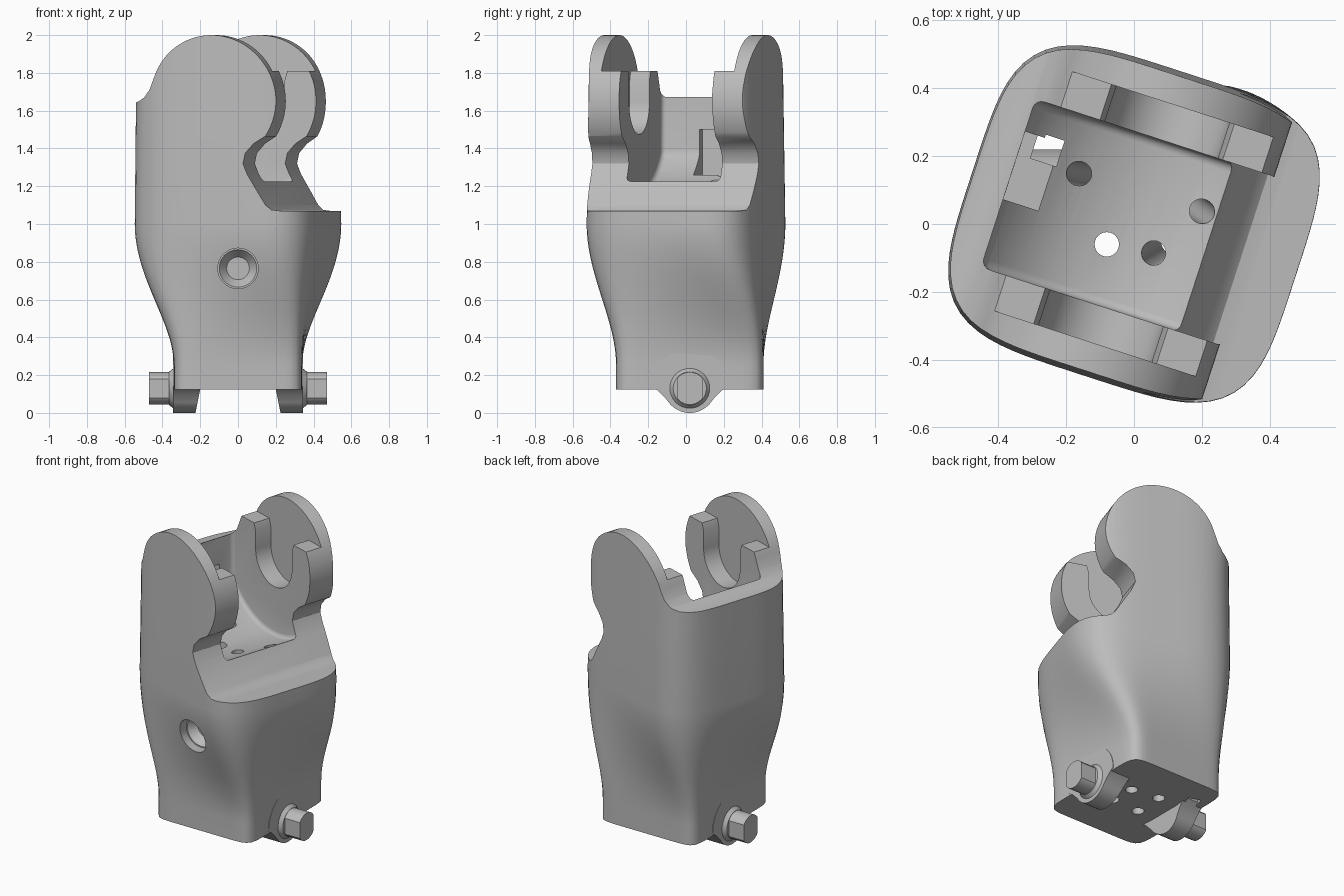
import bpy, bmesh, math
from mathutils import Vector, Matrix

cube = bpy.data.objects.get("Cube")
if cube:
    bpy.data.objects.remove(cube, do_unlink=True)

grey = bpy.data.materials.new("plain grey")
grey.use_nodes = True
tone = (0.5, 0.5, 0.5, 1)
grey.diffuse_color = tone
grey.node_tree.nodes["Principled BSDF"].inputs["Base Color"].default_value = tone

TWIST = math.radians(-18)
TURN = Matrix.Rotation(TWIST, 4, 'Z')
JOINT = 1.65      # height of the upper joint axis
PEG_Y = 0.02


def make(name, bm):
    bmesh.ops.recalc_face_normals(bm, faces=bm.faces)
    mesh = bpy.data.meshes.new(name)
    bm.to_mesh(mesh)
    bm.free()
    mesh.materials.append(grey)
    ob = bpy.data.objects.new(name, mesh)
    bpy.context.collection.objects.link(ob)
    return ob


def skin(name, rings):
    """Closed solid through a list of equal rings."""
    bm = bmesh.new()
    loops = [[bm.verts.new(p) for p in ring] for ring in rings]
    n = len(loops[0])
    for low, high in zip(loops, loops[1:]):
        for i in range(n):
            j = (i + 1) % n
            bm.faces.new((low[i], low[j], high[j], high[i]))
    bm.faces.new(loops[0][::-1])
    bm.faces.new(loops[-1])
    return make(name, bm)


def across(name, pts, half):
    """Side profile (u, z) pushed across the twisted top."""
    return skin(name, [[TURN @ Vector((u, v, z)) for u, z in pts] for v in (-half, half)])


def rod(name, start, end, r, r2=None, segs=32):
    start, end = Vector(start), Vector(end)
    d = end - start
    bm = bmesh.new()
    bmesh.ops.create_cone(bm, cap_ends=True, segments=segs, radius1=r,
                          radius2=r if r2 is None else r2, depth=d.length)
    m = Matrix.Translation((start + end) / 2) @ d.to_track_quat('Z', 'Y').to_matrix().to_4x4()
    bm.transform(m)
    return make(name, bm)


def arc(cx, cz, r, a0, a1, n):
    angles = [math.radians(a0 + (a1 - a0) * i / n) for i in range(n + 1)]
    return [(cx + r * math.cos(a), cz + r * math.sin(a)) for a in angles]


def cut(ob, tool, operation='DIFFERENCE'):
    mod = ob.modifiers.new("cut", 'BOOLEAN')
    mod.operation = operation
    mod.solver = 'EXACT'
    mod.object = tool
    bpy.context.view_layer.update()
    bpy.context.view_layer.objects.active = ob
    bpy.ops.object.modifier_apply(modifier=mod.name)
    bpy.data.objects.remove(tool, do_unlink=True)


def smooth(ob):
    bpy.ops.object.select_all(action='DESELECT')
    ob.select_set(True)
    bpy.context.view_layer.objects.active = ob
    bpy.ops.object.shade_smooth_by_angle(angle=math.radians(32))


# Body: a square foot that twists and swells into a rounded top
def section(z, n=96):
    t = min(max((z - 0.25) / 0.75, 0), 1)
    s = t * t * (3 - 2 * t)
    a, b = 0.34 + 0.16 * s, 0.39 + 0.08 * s
    if z > 1:
        a, b = a - 0.008 * (z - 1), b - 0.015 * (z - 1)
    power = 2 * (0.09 + 0.16 * s)
    turn = Matrix.Rotation(TWIST * s, 4, 'Z')
    ring = []
    for i in range(n):
        w = 2 * math.pi * (i + 0.5) / n
        c, d = math.cos(w), math.sin(w)
        # even spacing by angle around the rounded square
        k = (abs(c) ** (2 / power) + abs(d) ** (2 / power)) ** (-power / 2)
        p = turn @ Vector((a * c * k, b * d * k, 0))
        ring.append(p + Vector((0, PEG_Y * (1 - s), z)))
    return ring


levels = [0.125, 0.25] + [0.25 + 0.03 * i for i in range(1, 26)] + [1.5, 2.1]
body = skin("body", [section(z) for z in levels])

# Side silhouette: ledge, neck, round ears, back wall
outline = [(-0.9, -0.1), (0.9, -0.1), (0.9, 1.07), (0.37, 1.07), (0.33, 1.075), (0.3, 1.1),
           (0.2, 1.265), (0.178, 1.32), (0.19, 1.375), (0.235, 1.425)]
outline += arc(0, JOINT, 0.35, -32, 160, 48)
outline += [(-0.355, 1.71), (-0.39, 1.67), (-0.43, 1.65), (-0.48, 1.64), (-0.9, 1.64)]
cut(body, across("outline_tool", outline, 0.9), 'INTERSECT')

# Pocket between the ears with a curved floor
pocket = across("pocket_tool", [(-0.39, 2.3)] + arc(0, JOINT, 0.48, 216, 320, 32) + [(0.37, 2.3)], 0.26)
bev = pocket.modifiers.new("round", 'BEVEL')
bev.width, bev.segments, bev.limit_method = 0.035, 4, 'ANGLE'
bev.angle_limit = math.radians(35)
cut(body, pocket)

# Open sockets in the inner half of each ear
socket = [(-0.9, 2.3), (-0.9, 1.81), (-0.19, 1.81), (-0.175, 1.76)]
socket += arc(0, JOINT, 0.175, 180, 360, 28)
socket += [(0.175, 1.76), (0.19, 1.81), (0.9, 1.81), (0.9, 2.3)]
cut(body, across("socket_tool", socket, 0.37))


# Cord channel in the back wall, and its passage to the foot
def box(name, u0, u1, v0, v1, z0, z1):
    return skin(name, [[TURN @ Vector((u, v, z)) for u, v in
                        ((u0, v0), (u1, v0), (u1, v1), (u0, v1))] for z in (z0, z1)])


cut(body, box("channel_tool", -0.44, -0.28, -0.05, 0.16, 1.12, 1.5))
cut(body, box("passage_tool", -0.35, -0.27, 0.09, 0.17, 0, 1.3))

# Cord holes from the pocket floor to the foot
cords = [((-0.08, -0.06), (-0.08, -0.06)), ((0.05, -0.09), (0.12, -0.05)),
         ((-0.17, 0.15), (-0.07, 0.13)), ((0.21, 0.03), (0.1, 0.11))]
for top, foot in cords:
    cut(body, rod("cord_tool", (*foot, 0.05), (*top, 1.32), 0.036, segs=24))
for y in (0.34, -0.28):
    cut(body, rod("dimple_tool", (0.02, y, 0.05), (0.02, y, 0.3), 0.036, segs=24))

# Blind round holes on the front and back faces
for side in (-1, 1):
    cut(body, rod("side_hole_tool", (0, side * 0.37, 0.765), (0, side * 0.7, 0.765), 0.107, segs=40))
    cut(body, rod("hole_end_tool", (0, side * 0.32, 0.765), (0, side * 0.38, 0.765), 0.06, 0.107, 40))
smooth(body)

# Hinge lugs with flat-sided pegs on both sides of the foot
lug_shape = arc(PEG_Y, 0.14, 0.2, 0, 180, 32)
lug_shape += [(PEG_Y - 0.165, 0.115), (PEG_Y - 0.145, 0.095)]
lug_shape += arc(PEG_Y, 0.14, 0.14, 212, 328, 24)
lug_shape += [(PEG_Y + 0.145, 0.095), (PEG_Y + 0.165, 0.115)]
peg_shape = arc(PEG_Y, 0.13, 0.086, -36, 36, 6) + arc(PEG_Y, 0.13, 0.086, 36, 144, 16)
peg_shape = [(min(max(y, PEG_Y - 0.068), PEG_Y + 0.068), z) for y, z in
             arc(PEG_Y, 0.13, 0.086, 0, 351, 39)]
for side, word in ((1, "left"), (-1, "right")):
    lug = skin(word + "_lug", [[Vector((side * x, y, z)) for y, z in lug_shape] for x in (0.21, 0.343)])
    for v in lug.data.vertices:      # inner face leans outwards at the bottom
        if abs(v.co.x) < 0.3:
            v.co.x = side * (0.225 - 0.2 * min(v.co.z, 0.13))
    smooth(lug)
    smooth(skin(word + "_peg", [[Vector((side * x, y, z)) for y, z in peg_shape] for x in (0.3, 0.472)]))
    smooth(rod(word + "_peg_root", (side * 0.335, PEG_Y, 0.13), (side * 0.365, PEG_Y, 0.13), 0.112, 0.088))
